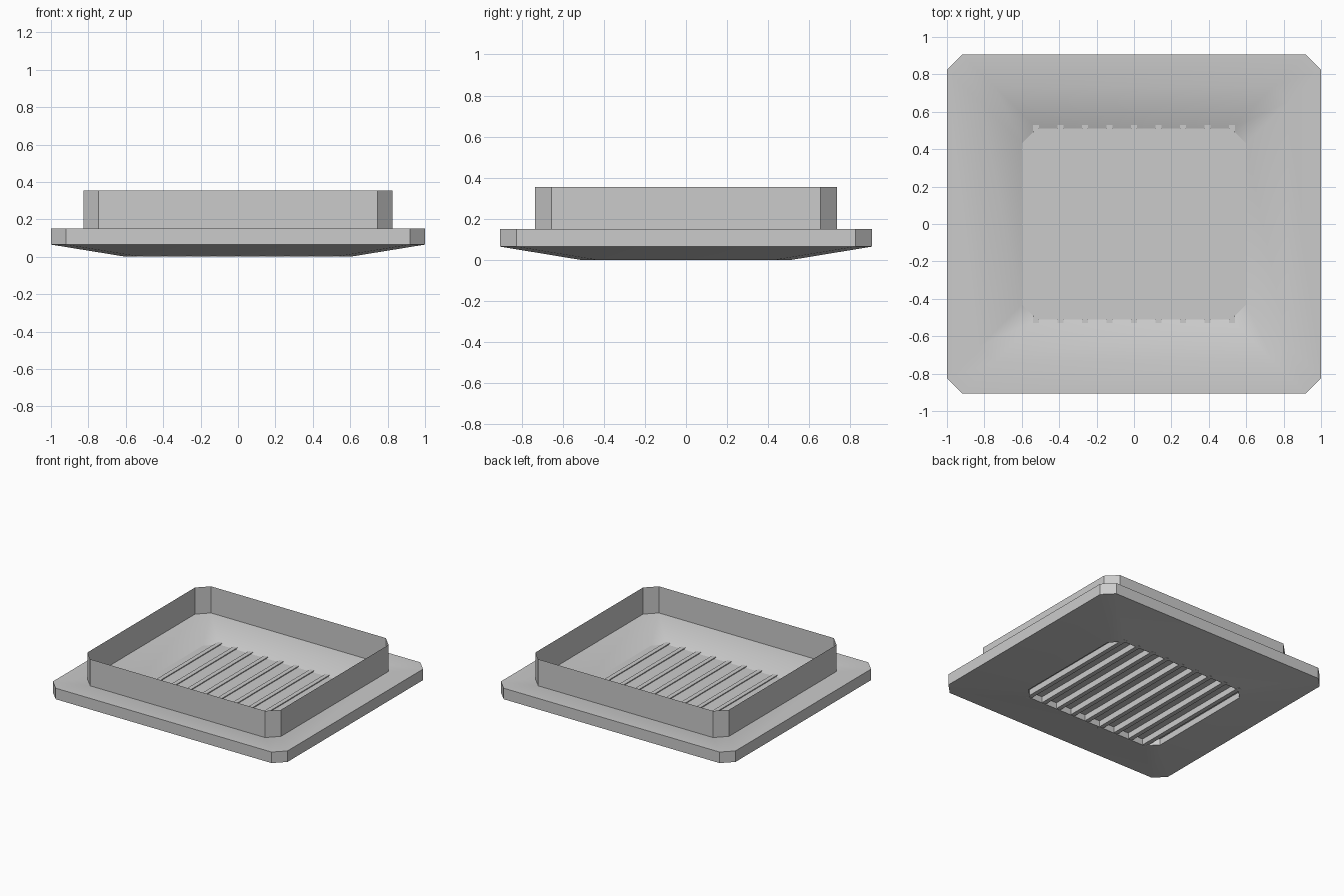
import bpy
import bmesh

cube = bpy.data.objects.get("Cube")
if cube:
    bpy.data.objects.remove(cube, do_unlink=True)

grey = bpy.data.materials.new("plain_grey")
grey.use_nodes = True
colour = (0.6, 0.6, 0.6, 1)
grey.diffuse_color = colour
grey.node_tree.nodes["Principled BSDF"].inputs["Base Color"].default_value = colour

CUT = 0.08  # corner chamfer
OPENING = (0.60, 0.51)
COLLAR = (0.825, 0.735)
RIM = (1.0, 0.905)


def octagon(bm, size, z):
    """Rectangle outline with cut corners, counter-clockwise."""
    x, y = size
    a, b = x - CUT, y - CUT
    points = [(x, -b), (x, b), (a, y), (-a, y), (-x, b), (-x, -b), (-a, -y), (a, -y)]
    return [bm.verts.new((px, py, z)) for px, py in points]


def finish(name, bm, smooth=False):
    mesh = bpy.data.meshes.new(name)
    bm.to_mesh(mesh)
    bm.free()
    mesh.materials.append(grey)
    obj = bpy.data.objects.new(name, mesh)
    bpy.context.collection.objects.link(obj)
    if smooth:
        bpy.ops.object.select_all(action="DESELECT")
        obj.select_set(True)
        bpy.context.view_layer.objects.active = obj
        bpy.ops.object.shade_smooth_by_angle(angle=0.52)
    return obj


def loft(name, profile, closed=False, smooth=False):
    """Skin a run of cut-corner outlines."""
    bm = bmesh.new()
    rings = [octagon(bm, size, z) for size, z in profile]
    pairs = list(zip(rings, rings[1:]))
    if closed:
        pairs.append((rings[-1], rings[0]))
    for low, high in pairs:
        for i in range(8):
            j = (i + 1) % 8
            bm.faces.new((low[i], low[j], high[j], high[i]))
    return finish(name, bm, smooth)


def box(name, centre, size):
    bm = bmesh.new()
    bmesh.ops.create_cube(bm, size=1)
    bmesh.ops.scale(bm, vec=size, verts=bm.verts)
    bmesh.ops.translate(bm, vec=centre, verts=bm.verts)
    return finish(name, bm)


# Flange with sloped underside and sloped funnel inside
loft("flange", [(OPENING, 0.0), (RIM, 0.065), (RIM, 0.15),
                (COLLAR, 0.15), (OPENING, 0.05)], closed=True, smooth=True)

# Thin upright collar
loft("collar", [(COLLAR, 0.15), (COLLAR, 0.355)])

# Panel closing the opening
bm = bmesh.new()
bottom, top = octagon(bm, OPENING, 0.048), octagon(bm, OPENING, 0.053)
bm.faces.new(bottom[::-1])
bm.faces.new(top)
finish("grille_panel", bm)

# Row of ribs across the opening
for i in range(9):
    box(f"grille_rib_{i + 1}", ((i - 4) * 0.131, 0, 0.031), (0.034, 1.06, 0.058))
